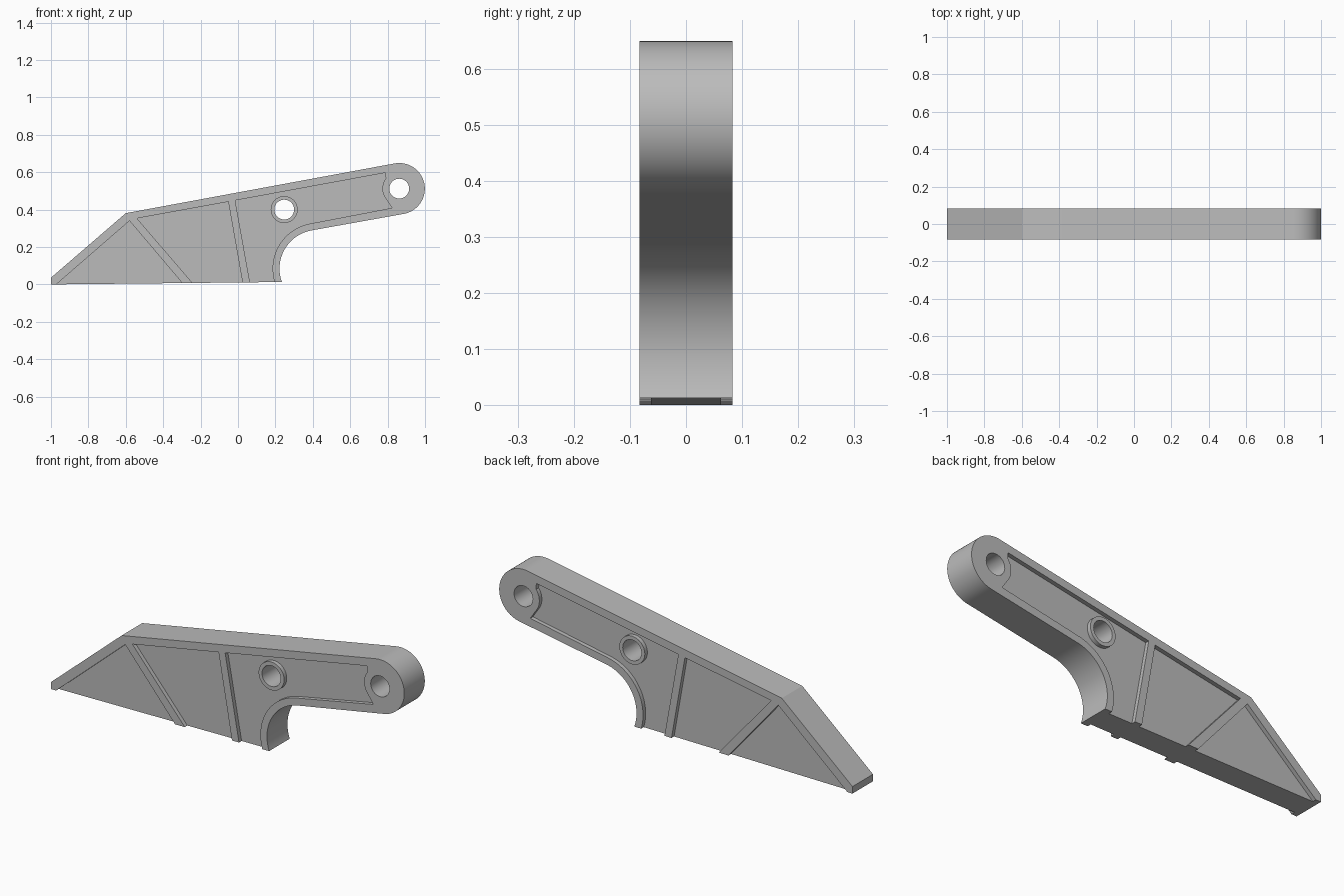
import bpy
import bmesh
from math import sin, cos, radians

if "Cube" in bpy.data.objects:
    bpy.data.objects.remove(bpy.data.objects["Cube"], do_unlink=True)

HALF, WEB = 0.083, 0.062          # half thickness of the rim and of the web
TILT = 10.5                       # slope of the arm in degrees
EYE, BOSS, BEND = (0.862, 0.512), (0.247, 0.40), (0.43, 0.084)

grey = bpy.data.materials.new("grey")
grey.use_nodes = True
grey.diffuse_color = (0.5, 0.5, 0.5, 1)
grey.node_tree.nodes["Principled BSDF"].inputs["Base Color"].default_value = grey.diffuse_color


def arc(centre, radius, start, end, steps):
    angles = [radians(start + (end - start) * i / steps) for i in range(steps + 1)]
    return [(centre[0] + radius * cos(a), centre[1] + radius * sin(a)) for a in angles]


def circle(centre, radius):
    return arc(centre, radius, 0, 360, 48)[:-1]


def prism(name, outline, y0, y1):
    """Extrude an x-z outline from y0 to y1."""
    bm = bmesh.new()
    face = bm.faces.new([bm.verts.new((x, y0, z)) for x, z in outline])
    new = bmesh.ops.extrude_face_region(bm, geom=[face])["geom"]
    bmesh.ops.translate(bm, vec=(0, y1 - y0, 0),
                        verts=[v for v in new if isinstance(v, bmesh.types.BMVert)])
    bmesh.ops.recalc_face_normals(bm, faces=bm.faces)
    mesh = bpy.data.meshes.new(name)
    bm.to_mesh(mesh)
    bm.free()
    mesh.materials.append(grey)
    ob = bpy.data.objects.new(name, mesh)
    bpy.context.collection.objects.link(ob)
    return ob


def combine(target, tool, operation):
    mod = target.modifiers.new(tool.name, "BOOLEAN")
    mod.object, mod.operation, mod.solver = tool, operation, "EXACT"
    bpy.ops.object.select_all(action="DESELECT")
    bpy.context.view_layer.objects.active = target
    target.select_set(True)
    bpy.ops.object.modifier_apply(modifier=mod.name)
    bpy.data.objects.remove(tool, do_unlink=True)


# Full-thickness bracket with rounded eye and curved inner bend
outline = [(-1, 0), (-1, 0.036), (-0.6, 0.381)]
outline += arc(EYE, 0.137, 90 + TILT, TILT - 90, 40)
outline += arc(BEND, 0.208, 90 + TILT, 200, 32)
bracket = prism("bracket", outline, -HALF, HALF)

# Pockets on both sides, open at the bottom, leaving rim and ribs
rear_pocket = [(-1.02, -0.042), (-0.58, 0.34), (-0.258, -0.04)]
middle_pocket = [(-0.54, 0.353), (-0.052, 0.442), (0.033, -0.04), (-0.202, -0.04)]
arm_pocket = [(0.073, -0.04), (-0.015, 0.449), (0.789, 0.597)]
arm_pocket += arc(EYE, 0.09, 143, 220, 16) + [(0.823, 0.409)]
arm_pocket += arc(BEND, 0.245, 90 + TILT, 210, 32)
for side in (-1, 1):
    for pocket in (rear_pocket, middle_pocket, arm_pocket):
        combine(bracket, prism("pocket", pocket, side * WEB, side * 0.2), "DIFFERENCE")

# Raised boss, then the two through holes
combine(bracket, prism("boss", circle(BOSS, 0.072), -HALF, HALF), "UNION")
for centre in (BOSS, EYE):
    combine(bracket, prism("hole", circle(centre, 0.053), -0.2, 0.2), "DIFFERENCE")

bpy.ops.object.shade_smooth_by_angle(angle=radians(25))
